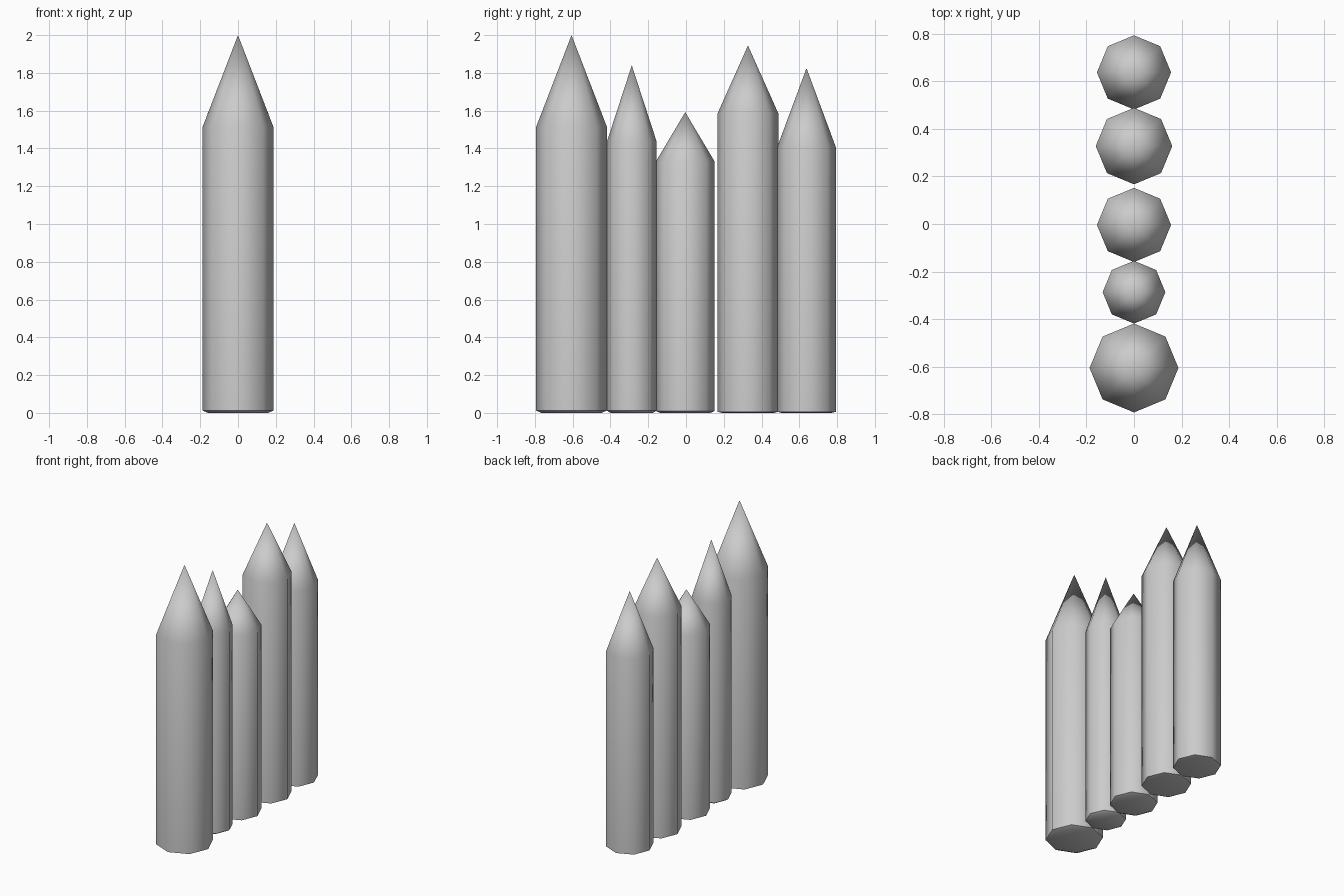
import bpy, bmesh
from math import sin, cos, pi, radians

if "Cube" in bpy.data.objects:
    bpy.data.objects.remove(bpy.data.objects["Cube"])

SIDES = 8

def stake(name, y, r, shoulder, tip, rim):
    # octagonal post: slightly rounded foot, straight shaft, pointed top
    bm = bmesh.new()
    rings = []
    for radius, z in ((r * 0.85, 0.0), (r, rim), (r, shoulder)):
        rings.append([bm.verts.new((radius * cos(2 * pi * i / SIDES),
                                    y + radius * sin(2 * pi * i / SIDES), z))
                      for i in range(SIDES)])
    apex = bm.verts.new((0, y, tip))
    bm.faces.new(rings[0][::-1])
    for i in range(SIDES):
        j = (i + 1) % SIDES
        for lo, hi in zip(rings, rings[1:]):
            bm.faces.new((lo[i], lo[j], hi[j], hi[i]))
        bm.faces.new((rings[-1][i], rings[-1][j], apex))
    bmesh.ops.recalc_face_normals(bm, faces=bm.faces)
    mesh = bpy.data.meshes.new(name)
    bm.to_mesh(mesh)
    bm.free()
    ob = bpy.data.objects.new(name, mesh)
    bpy.context.collection.objects.link(ob)
    bpy.ops.object.select_all(action='DESELECT')
    ob.select_set(True)
    bpy.context.view_layer.objects.active = ob
    bpy.ops.object.shade_smooth_by_angle(angle=radians(50))

# row of stakes: y centre, radius, shoulder height, tip height, foot rim height
STAKES = [
    (-0.606, 0.187, 1.515, 2.000, 0.012),
    (-0.287, 0.132, 1.435, 1.840, 0.012),
    (-0.004, 0.156, 1.330, 1.592, 0.010),
    (0.328, 0.161, 1.585, 1.945, 0.006),
    (0.638, 0.156, 1.405, 1.825, 0.006),
]
for n, s in enumerate(STAKES, 1):
    stake(f"fence_stake_{n}", *s)
